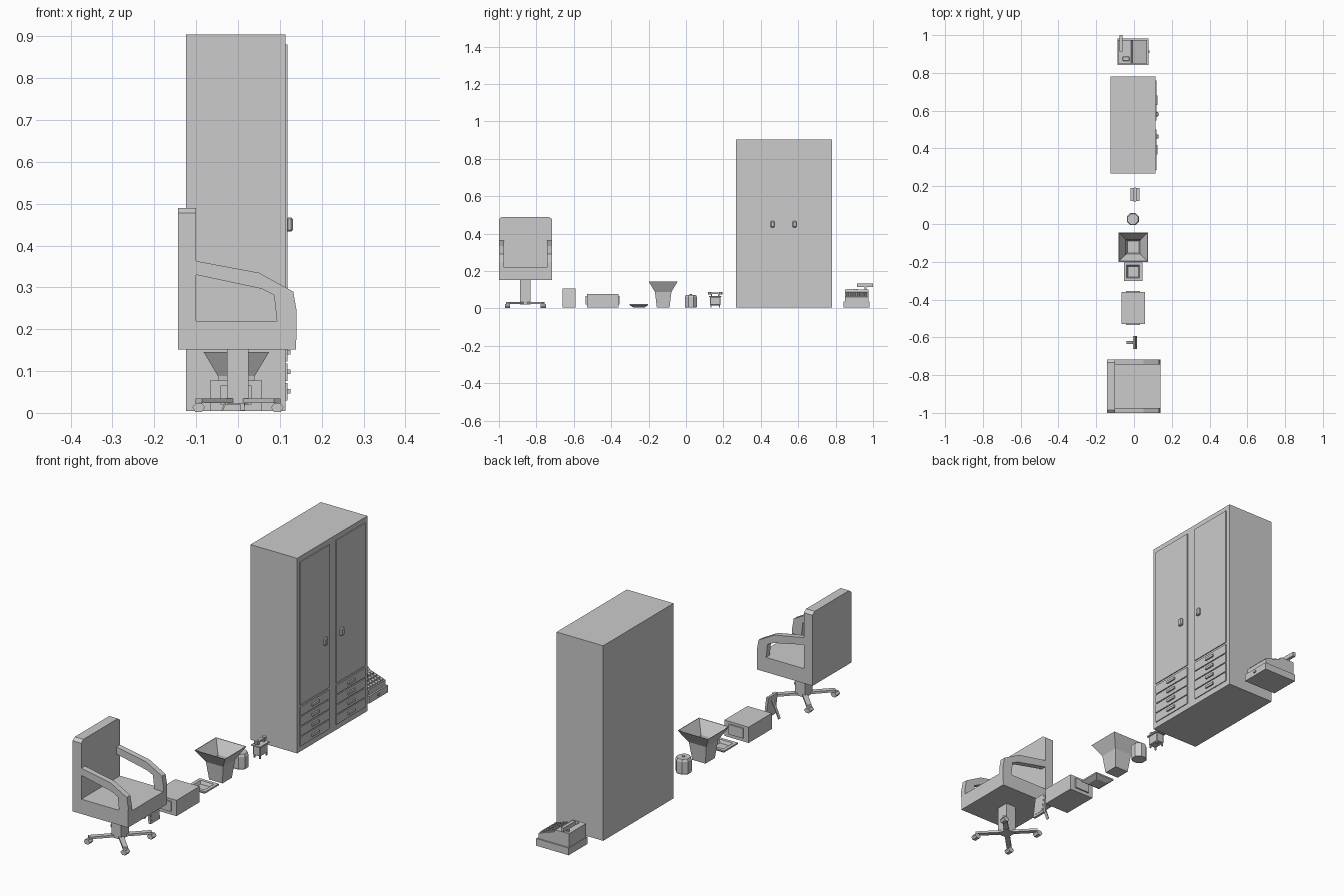
import bpy, bmesh
from math import cos, sin, pi, radians
from mathutils import Vector

if "Cube" in bpy.data.objects:
    bpy.data.objects.remove(bpy.data.objects["Cube"])


def make(name, verts, faces):
    bm = bmesh.new()
    vs = [bm.verts.new(v) for v in verts]
    for f in faces:
        bm.faces.new([vs[i] for i in f])
    bmesh.ops.recalc_face_normals(bm, faces=bm.faces)
    me = bpy.data.meshes.new(name)
    bm.to_mesh(me)
    bm.free()
    ob = bpy.data.objects.new(name, me)
    bpy.context.collection.objects.link(ob)
    return ob


def loft(name, rings):
    """Skin a list of equal-length point loops and cap both ends."""
    n = len(rings[0])
    faces = [[r * n + i, r * n + (i + 1) % n, (r + 1) * n + (i + 1) % n, (r + 1) * n + i]
             for r in range(len(rings) - 1) for i in range(n)]
    last = (len(rings) - 1) * n
    faces += [list(range(n))[::-1], list(range(last, last + n))]
    return make(name, [p for r in rings for p in r], faces)


def box(name, x0, x1, y0, y1, z0, z1, bevel=0):
    ob = loft(name, [[(x0, y0, z), (x1, y0, z), (x1, y1, z), (x0, y1, z)] for z in (z0, z1)])
    if bevel:
        m = ob.modifiers.new("bevel", 'BEVEL')
        m.width, m.segments = bevel, 1
    return ob


def prism_y(name, pts, y0, y1):
    return loft(name, [[(x, y, z) for x, z in pts] for y in (y0, y1)])


def prism_x(name, pts, x0, x1):
    return loft(name, [[(x, y, z) for y, z in pts] for x in (x0, x1)])


def turned(name, cx, cy, prof, sides=8, square=False):
    """Stack of regular rings (radius, z); square=True gives half-widths."""
    n = 4 if square else sides
    k = 2 ** 0.5 if square else 1
    return loft(name, [[(cx + k * r * cos(2 * pi * (i + .5) / n),
                         cy + k * r * sin(2 * pi * (i + .5) / n), z) for i in range(n)]
                       for r, z in prof])


def beam(name, a, b, w, h):
    """Rectangular bar from a to b."""
    a, b = Vector(a), Vector(b)
    d = (b - a).normalized()
    s = d.cross(Vector((0, 0, 1))).normalized()
    u = s.cross(d)
    return loft(name, [[p + s * i * w / 2 + u * j * h / 2
                        for i, j in ((-1, -1), (1, -1), (1, 1), (-1, 1))] for p in (a, b)])


# Office chair: back, seat, open arms
Y0, Y1, CY = -1.0, -0.717, -0.859
prism_x("chair_back", [(Y0, .152), (Y1, .152), (Y1, .478), (Y1 - .016, .49),
                       (Y0 + .016, .49), (Y0, .478)], -.144, -.10)
box("chair_seat", -.10, .139, Y0 + .026, Y1 - .026, .152, .22)
arm = [(-.10, .152), (.139, .152), (.14, .245), (.132, .29), (.05, .335), (-.10, .363),
       (-.10, .33), (.055, .297), (.086, .282), (.093, .22), (-.10, .22)]
for side, a in (("left", Y0), ("right", Y1 - .026)):
    prism_y("chair_arm_" + side, arm, a, a + .026)

# Chair pedestal with four diagonal legs and casters
box("chair_column", -.026, .025, CY - .028, CY + .028, .022, .152)
for i, (sx, sy) in enumerate(((1, 1), (-1, 1), (-1, -1), (1, -1))):
    ex, ey = .094 * sx, CY + .096 * sy
    beam(f"chair_leg_{i}", (0, CY, .029), (ex, ey, .029), .022, .01)
    hub = [(ex + .015 * cos(t * pi / 3), .0125 + .0125 * sin(t * pi / 3)) for t in range(6)]
    wheel = prism_y(f"caster_{i}", hub, -.014, .014)
    wheel.location = (0, ey, 0)

# Photo frame leaning on a strut
prism_y("photo_frame", [(.006, .006), (.017, .006), (.005, .107), (-.006, .107)], -.661, -.592)
prism_y("photo_panel", [(.0155, .017), (.017, .017), (.0075, .097), (.006, .097)], -.652, -.601)
beam("photo_strut", (-.038, -.627, .006), (-.003, -.627, .085), .014, .004)

# Storage box with lid seam and end handles
box("storage_box", -.067, .057, -.53, -.361, .004, .077)
for side, y in (("near", -.536), ("far", -.361)):
    box("box_handle_" + side, -.042, .032, y, y + .006, .02, .066)

# Square tray, recessed
turned("ash_tray", -.005, -.252, [(.03, .005), (.049, .018), (.049, .025), (.034, .025),
                                  (.028, .011)], square=True)

# Flared waste basket, hollow
turned("waste_basket", -.004, -.122, [(.034, .005), (.044, .088), (.078, .145), (.075, .145),
                                      (.041, .089), (.031, .012)], square=True)

# Eight-sided jar
turned("jar_body", -.006, .026, [(.033, .004), (.035, .01), (.035, .062), (.03, .073)])
turned("jar_knob", -.006, .026, [(.007, .07), (.007, .077)])

# Desk telephone with feet, cradle and handset
box("phone_body", -.014, .024, .128, .184, .017, .062, .003)
for x in (-.012, .016):
    for y in (.13, .176):
        box("phone_foot", x, x + .006, y, y + .006, .005, .02)
box("phone_top", -.018, .028, .122, .19, .06, .066)
for y in (.134, .172):
    box("phone_cradle", -.002, .012, y, y + .006, .064, .08)
box("phone_handset", -.002, .012, .132, .182, .077, .084)
for y in (.127, .185):
    turned("handset_end", .005, y, [(.01, .074), (.01, .087)])

# Cabinet body with two doors and eight drawers
box("cabinet_body", -.124, .114, .268, .781, .004, .904)
for side, y, hy in (("left", .287, .452), ("right", .548, .57)):
    box("cabinet_door_" + side, .11, .118, y, y + .212, .222, .88)
    box("door_handle_" + side, .116, .131, hy, hy + .022, .433, .467, .004)
    for r in range(4):
        z = .03 + .0465 * r
        box(f"drawer_{side}_{r}", .11, .118, y, y + .212, z, z + .042)
        box(f"drawer_handle_{side}_{r}", .116, .125, y + .081, y + .131, z + .016, z + .027)

# Cash register: drawer base, sloped body, keys, printer and display
box("register_base", -.088, .078, .843, .981, .004, .037)
box("register_lock", .078, .083, .905, .918, .017, .025)
prism_y("register_body", [(-.085, .037), (.07, .037), (.07, .062), (-.008, .088),
                          (-.016, .1), (-.085, .1)], .85, .975)
for c in range(4):
    for r in range(6):
        x, y = .004 + .0165 * c, .858 + .019 * r
        z = .088 - (x + .008) * .333
        prism_y(f"key_{c}_{r}", [(x, z - .002), (x + .012, z - .006),
                                 (x + .012, z + .001), (x, z + .005)], y, y + .014)
box("receipt_printer", -.06, -.024, .862, .886, .098, .105, .003)
turned("register_dial", -.036, .906, [(.012, .098), (.012, .104)])
box("display_post", -.074, -.064, .955, .965, .098, .117)
box("display_screen", -.076, -.062, .914, 1.0, .115, .134)
